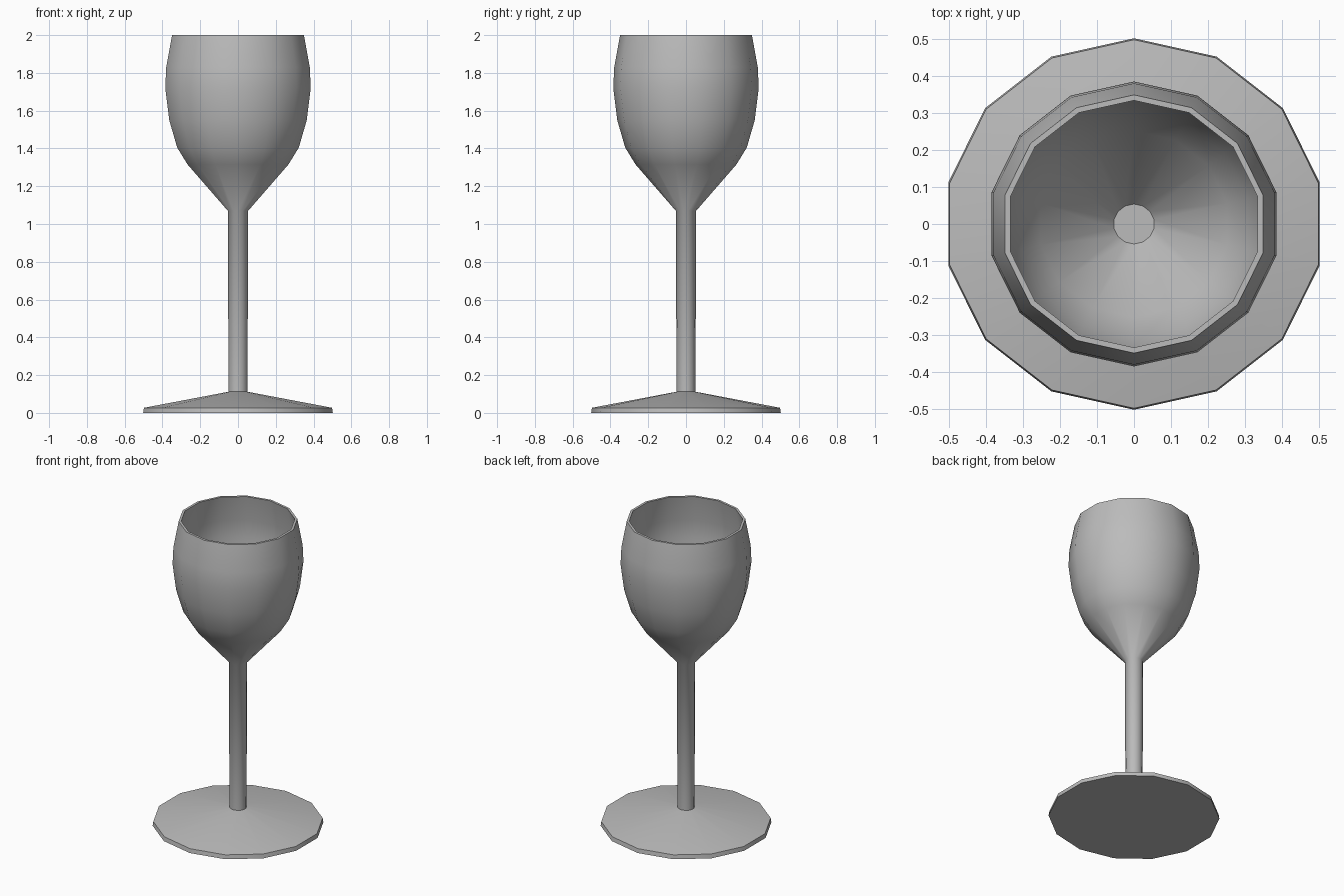
import bpy, bmesh, math

cube = bpy.data.objects.get("Cube")
if cube:
    bpy.data.objects.remove(cube, do_unlink=True)

SIDES = 14
WIDEN = 1 / math.cos(math.pi / SIDES)  # makes the flat-sided x width equal the y width

grey = bpy.data.materials.new("plain_grey")
grey.use_nodes = True
colour = (0.5, 0.5, 0.5, 1)
grey.diffuse_color = colour
grey.node_tree.nodes["Principled BSDF"].inputs["Base Color"].default_value = colour


def lathe(name, profile, smooth_angle):
    """Turn (radius, height) points into a closed, capped 14-sided form."""
    bm = bmesh.new()
    rings = []
    for r, z in profile:
        ring = []
        for i in range(SIDES):
            a = math.tau * i / SIDES + math.pi / 2
            ring.append(bm.verts.new((r * math.cos(a) * WIDEN, r * math.sin(a), z)))
        rings.append(ring)
    for low, high in zip(rings, rings[1:]):
        for i in range(SIDES):
            j = (i + 1) % SIDES
            bm.faces.new((low[i], low[j], high[j], high[i]))
    bm.faces.new(rings[0])
    bm.faces.new(rings[-1])
    bmesh.ops.recalc_face_normals(bm, faces=bm.faces)
    mesh = bpy.data.meshes.new(name)
    bm.to_mesh(mesh)
    bm.free()
    mesh.materials.append(grey)
    obj = bpy.data.objects.new(name, mesh)
    bpy.context.collection.objects.link(obj)
    bpy.ops.object.select_all(action="DESELECT")
    obj.select_set(True)
    bpy.context.view_layer.objects.active = obj
    bpy.ops.object.shade_smooth_by_angle(angle=math.radians(smooth_angle))
    return obj


# Foot: thin disc with a shallow cone on top
lathe("foot", [(0.502, 0), (0.498, 0.027), (0.05, 0.112)], 45)

# Stem and bowl: up the outside, over the rim and down to the inner floor
stem = [(0.05, 0.11), (0.054, 1.07)]
outside = [(0.267, 1.315), (0.322, 1.405), (0.364, 1.55), (0.385, 1.72), (0.38, 1.83), (0.349, 2.0)]
WALL = 0.015
inside = [(r - WALL, z) for r, z in reversed(outside)]
floor = [(0.054, 1.087)]
lathe("stem_and_bowl", stem + outside + inside + floor, 45)
